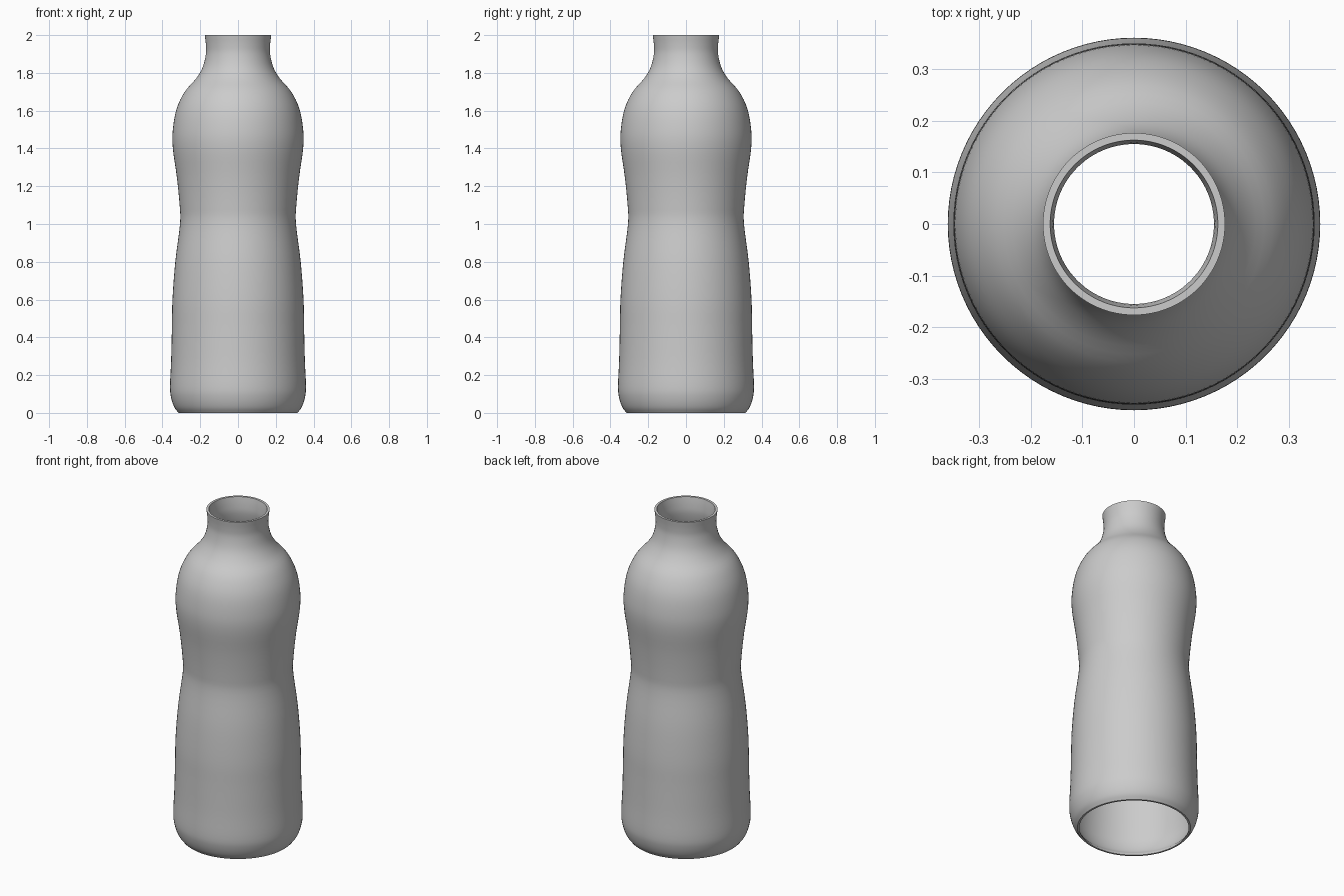
import bpy, bmesh, math
from mathutils import Vector

cube = bpy.data.objects.get("Cube")
if cube:
    bpy.data.objects.remove(cube, do_unlink=True)

WALL = 0.014
SEGMENTS = 96

# Outer silhouette as (radius, height), bottom to top
KEYS = [(0.315, 0), (0.337, 0.03), (0.354, 0.08), (0.36, 0.14), (0.354, 0.28),
        (0.35, 0.45), (0.347, 0.6), (0.332, 0.8), (0.307, 1.0), (0.309, 1.1),
        (0.324, 1.25), (0.345, 1.4), (0.345, 1.5), (0.325, 1.61), (0.282, 1.7),
        (0.222, 1.77), (0.187, 1.83), (0.17, 1.9), (0.17, 1.95), (0.176, 2.0)]


def smooth_path(keys, steps=4):
    """Catmull-Rom curve through the key points."""
    p = [Vector(k) for k in keys]
    p = [2 * p[0] - p[1]] + p + [2 * p[-1] - p[-2]]
    path = []
    for a, b, c, d in zip(p, p[1:], p[2:], p[3:]):
        for i in range(steps):
            t = i / steps
            path.append(0.5 * (2 * b + (c - a) * t + (2 * a - 5 * b + 4 * c - d) * t ** 2
                               + (3 * b - a - 3 * c + d) * t ** 3))
    return path + [p[-2]]


def inset_path(path, distance):
    """Offset the path towards the axis, keeping its ends level."""
    inner = []
    for i, point in enumerate(path):
        along = path[min(i + 1, len(path) - 1)] - path[max(i - 1, 0)]
        inner.append(point + Vector((-along.y, along.x)).normalized() * distance)
    inner[0].y, inner[-1].y = path[0].y, path[-1].y
    return inner


# Bottle wall: closed cross-section, open at the base and the mouth
outer = smooth_path(KEYS)
section = outer + inset_path(outer, WALL)[::-1]
bm = bmesh.new()
rings = []
for radius, height in section:
    rings.append([bm.verts.new((radius * math.cos(a), radius * math.sin(a), height))
                  for a in (math.tau * s / SEGMENTS for s in range(SEGMENTS))])
for low, high in zip(rings, rings[1:] + rings[:1]):
    for s in range(SEGMENTS):
        n = (s + 1) % SEGMENTS
        bm.faces.new((low[s], low[n], high[n], high[s]))
bmesh.ops.recalc_face_normals(bm, faces=bm.faces)
mesh = bpy.data.meshes.new("bottle_body")
bm.to_mesh(mesh)
bm.free()
bottle = bpy.data.objects.new("bottle_body", mesh)
bpy.context.collection.objects.link(bottle)

# Plain grey finish
grey = bpy.data.materials.new("light_grey")
grey.use_nodes = True
color = (0.6, 0.6, 0.6, 1)
grey.diffuse_color = color
grey.node_tree.nodes["Principled BSDF"].inputs["Base Color"].default_value = color
mesh.materials.append(grey)

# Smooth wall with crisp rims
bpy.context.view_layer.objects.active = bottle
bottle.select_set(True)
bpy.ops.object.shade_smooth_by_angle(angle=math.radians(40))
